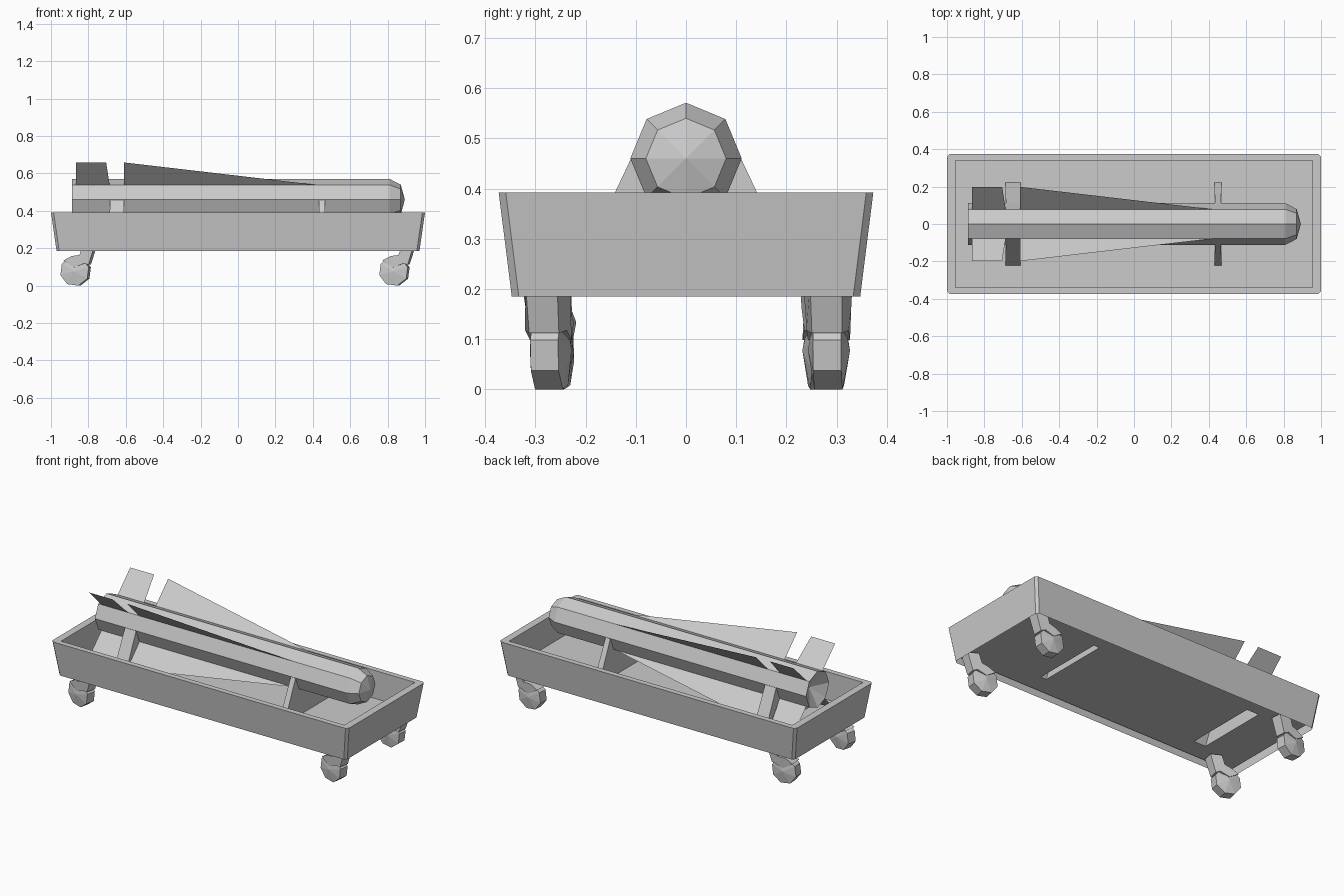
import bpy, bmesh, math
from mathutils import Matrix

if "Cube" in bpy.data.objects:
    bpy.data.objects.remove(bpy.data.objects["Cube"])

grey = bpy.data.materials.new("light grey")
grey.diffuse_color = (0.6, 0.6, 0.6, 1)
grey.use_nodes = True
grey.node_tree.nodes["Principled BSDF"].inputs["Base Color"].default_value = grey.diffuse_color


def finish(name, bm, matrix=None, fix=True):
    bmesh.ops.remove_doubles(bm, verts=bm.verts, dist=1e-5)
    if fix:
        bmesh.ops.recalc_face_normals(bm, faces=bm.faces)
    me = bpy.data.meshes.new(name)
    bm.to_mesh(me)
    bm.free()
    me.materials.append(grey)
    ob = bpy.data.objects.new(name, me)
    if matrix:
        ob.matrix_world = matrix
    bpy.context.collection.objects.link(ob)
    return ob


def loft(name, rings, matrix=None, caps=(True, True), fix=True):
    """Skin a list of equal-length point rings; repeated points make an apex."""
    bm = bmesh.new()
    vs = [[bm.verts.new(p) for p in r] for r in rings]
    n = len(rings[0])
    for a, b in zip(vs, vs[1:]):
        for i in range(n):
            j = (i + 1) % n
            bm.faces.new((a[i], a[j], b[j], b[i]))
    if caps[0]:
        bm.faces.new(vs[0][::-1])
    if caps[1]:
        bm.faces.new(vs[-1])
    return finish(name, bm, matrix, fix)


def rect(x0, x1, y, z):
    return [(x0, -y, z), (x1, -y, z), (x1, y, z), (x0, y, z)]


def chamfered(x, y, c, z):
    return [(x - c, -y, z), (x, -y + c, z), (x, y - c, z), (x - c, y, z),
            (-x + c, y, z), (-x, y - c, z), (-x, -y + c, z), (-x + c, -y, z)]


# Tray walls: flared outside, flat rim, upright inside; open underneath
FLOOR, BOTTOM, RIM = 0.222, 0.185, 0.392
loft("tray_walls", [chamfered(0.97, 0.347, 0.014, BOTTOM),
                    chamfered(1.0, 0.373, 0.014, RIM),
                    chamfered(0.955, 0.34, 0.001, RIM),
                    chamfered(0.955, 0.34, 0.001, FLOOR)],
     caps=(False, False), fix=False)

# Tray floor: a raised sheet with two slots where the cradles stand
cradles = [(-0.688, -0.607), (0.43, 0.468)]
xs = [-0.955, *cradles[0], *cradles[1], 0.955]
ys = [-0.34, -0.222, 0.222, 0.34]
bm = bmesh.new()
for i in range(5):
    for j in range(3):
        if j == 1 and i in (1, 3):
            continue
        bm.faces.new([bm.verts.new((xs[a], ys[b], FLOOR)) for a, b in
                      ((i, j), (i + 1, j), (i + 1, j + 1), (i, j + 1))])
finish("tray_floor", bm, fix=False)

# Cradles: hollow tapered stands, open at the bottom
for i, (x0, x1) in enumerate(cradles):
    loft("cradle_%d" % i, [rect(x0, x1, 0.222, FLOOR),
                           rect(x0 + 0.003, x1 - 0.003, 0.109, 0.461)],
         caps=(False, True), fix=False)

# Long octagonal body with blunt nose and hollow tail
AXIS = 0.46


def ring_x(x, r):
    return [(x, r * math.cos(k * math.pi / 4), AXIS + r * math.sin(k * math.pi / 4))
            for k in range(8)]


body = [ring_x(x, r) for x, r in
        ((-0.83, 0), (-0.887, 0.111), (0.81, 0.111), (0.87, 0.08), (0.892, 0))]
loft("body", body, caps=(False, False))

# Four diagonal paper-thin fins, each with a long wing and a tail fin
R0, R1 = 0.10, 0.281
wing = [(-0.61, R0), (0.50, R0), (0.42, 0.111), (-0.61, R1)]
tail = [(-0.866, R0), (-0.685, R0), (-0.705, R1), (-0.866, R1)]
for k in range(4):
    a = math.radians(45 + 90 * k)
    for label, shape in (("wing", wing), ("tail_fin", tail)):
        bm = bmesh.new()
        bm.faces.new([bm.verts.new((x, r * math.cos(a), AXIS + r * math.sin(a)))
                      for x, r in shape])
        finish("%s_%d" % (label, k), bm, fix=False)

# Casters: octagonal wheel with shallow cone sides under a sloping hood
WR, WZ, TRAIL = 0.08, 0.0773, 0.09


def ring_y(y, r):
    return [(-TRAIL + r * math.cos(math.radians(15 + 45 * k)), y,
             WZ + r * math.sin(math.radians(15 + 45 * k))) for k in range(8)]


# hood side points: x from the wheel centre, z, half width
hood = [(-0.06, 0.134, 0.036), (0, 0.098, 0.042), (0.055, 0.118, 0.042),
        (0.077, 0.112, 0.03), (0.11, 0.215, 0.032), (0.05, 0.215, 0.05),
        (0.03, 0.164, 0.046), (-0.015, 0.158, 0.036)]


def hood_side(s):
    return [(x - TRAIL, s * w, z) for x, z, w in hood]


for i, (x, y, turn) in enumerate(((-0.78, -0.285, -12), (0.925, -0.285, -10),
                                  (-0.78, 0.28, 4), (0.925, 0.28, -3))):
    mat = Matrix.Translation((x, y, 0)) @ Matrix.Rotation(math.radians(turn), 4, 'Z')
    loft("wheel_%d" % i, [ring_y(w, r) for w, r in
                          ((-0.042, 0), (-0.028, WR), (0.028, WR), (0.042, 0))],
         mat, caps=(False, False))
    loft("caster_hood_%d" % i, [hood_side(-1), hood_side(1)], mat)
